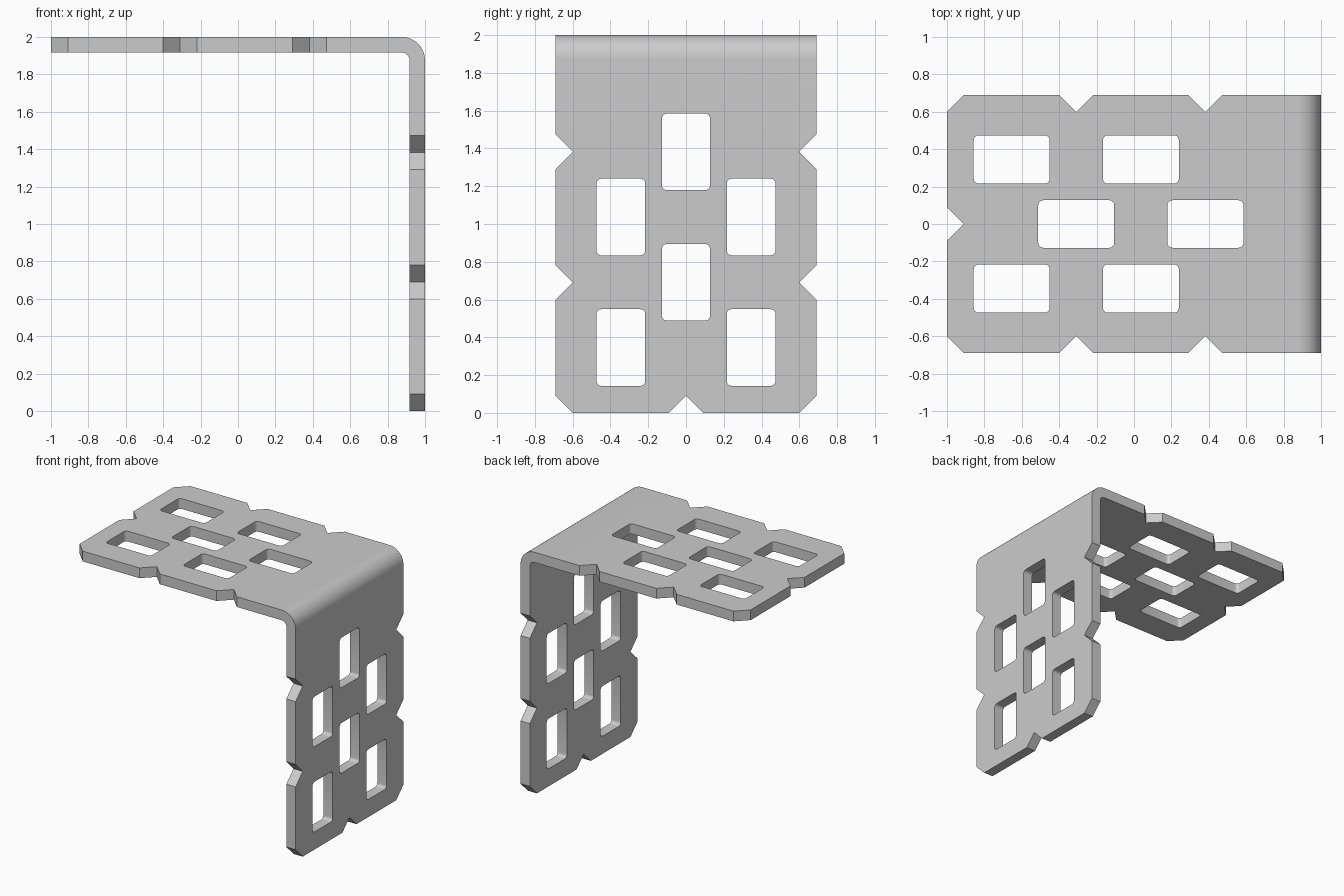
import bpy, bmesh
from math import sin, cos, pi

if "Cube" in bpy.data.objects:
    bpy.data.objects.remove(bpy.data.objects["Cube"])

T, W, D = 0.083, 0.69, 0.091       # sheet thickness, half width, notch size
R_OUT, R_IN = 0.125, 0.042         # bend radii


def arc(cx, cy, r, a0, a1, n):
    return [(cx + r * cos(a0 + (a1 - a0) * i / n),
             cy + r * sin(a0 + (a1 - a0) * i / n)) for i in range(n + 1)]


def prism(bm, bottom, top):
    a = [bm.verts.new(p) for p in bottom]
    b = [bm.verts.new(p) for p in top]
    bm.faces.new(a)
    bm.faces.new(b[::-1])
    for i in range(len(a)):
        j = (i + 1) % len(a)
        bm.faces.new((a[i], b[i], b[j], a[j]))


def make_object(name, bm):
    bmesh.ops.recalc_face_normals(bm, faces=bm.faces)
    mesh = bpy.data.meshes.new(name)
    bm.to_mesh(mesh)
    bm.free()
    ob = bpy.data.objects.new(name, mesh)
    bpy.context.collection.objects.link(ob)
    return ob


# Bent sheet: L profile in x-z, extruded along y
c = 1 - R_OUT
profile = ([(-1, 2), (-1, 2 - T)]
           + arc(c, 2 - R_OUT, R_IN, pi / 2, 0, 12)
           + [(1 - T, 0), (1, 0)]
           + arc(c, 2 - R_OUT, R_OUT, 0, pi / 2, 16))
bm = bmesh.new()
prism(bm, [(x, -W, z) for x, z in profile], [(x, W, z) for x, z in profile])
bracket = make_object("corner_bracket", bm)


# Leg coordinates: u from the free end, v across the width
def on_top(u, v, side):
    return (u - 1, v, 1.8 + 0.3 * side)


def on_wall(u, v, side):
    return (0.8 + 0.3 * side, v, u)


def rounded_rect(u, v, hu, hv, r=0.026):
    pts = []
    for k, (su, sv) in enumerate([(1, 1), (-1, 1), (-1, -1), (1, -1)]):
        pts += arc(u + su * (hu - r), v + sv * (hv - r), r,
                   k * pi / 2, (k + 1) * pi / 2, 5)
    return pts


def diamond(u, v):
    return [(u + D, v), (u, v + D), (u - D, v), (u, v - D)]


# Windows, edge notches and clipped corners, the same on both legs
shapes = []
for row in range(2):
    shift = 0.691 * row
    for v in (-0.345, 0.345):
        shapes.append(rounded_rect(0.346 + shift, v, 0.203, 0.129))
    shapes.append(rounded_rect(0.691 + shift, 0, 0.203, 0.127))
for v in (-W, W):
    shapes += [diamond(u, v) for u in (0, 0.691, 1.382)]
shapes.append(diamond(0, 0))

bm = bmesh.new()
for place in (on_top, on_wall):
    for pts in shapes:
        prism(bm, [place(u, v, 0) for u, v in pts],
              [place(u, v, 1) for u, v in pts])
cutter = make_object("hole_cutter", bm)
cutter.hide_render = True

# Cut the sheet, then drop the cutter
mod = bracket.modifiers.new("holes", 'BOOLEAN')
mod.operation = 'DIFFERENCE'
mod.solver = 'EXACT'
mod.object = cutter
bpy.context.view_layer.objects.active = bracket
bracket.select_set(True)
bpy.ops.object.modifier_apply(modifier=mod.name)
bpy.data.objects.remove(cutter)
bpy.ops.object.shade_smooth_by_angle(angle=0.52)
